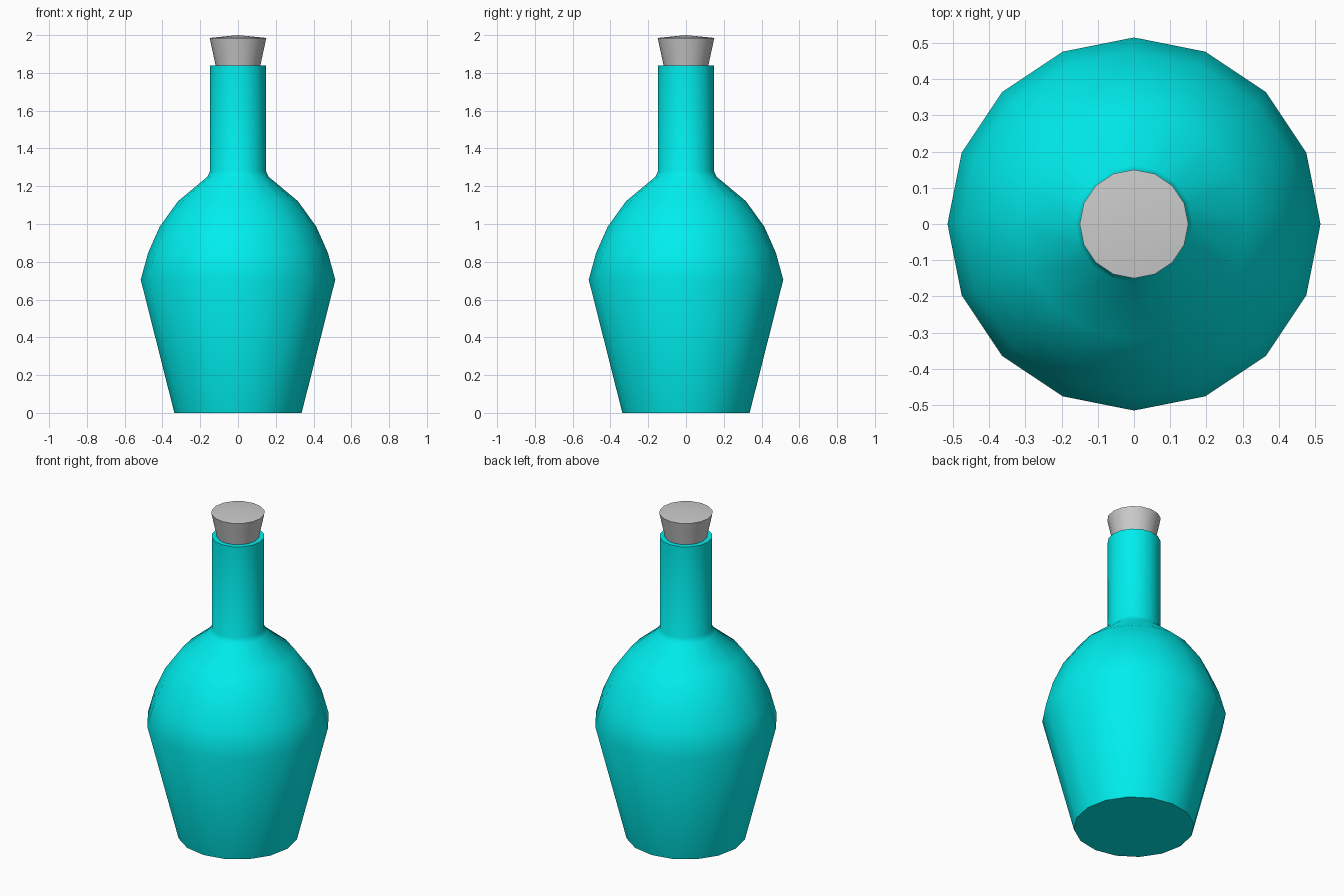
import bpy, bmesh
from math import cos, sin, tau, radians

if "Cube" in bpy.data.objects:
    bpy.data.objects.remove(bpy.data.objects["Cube"])

SIDES = 16


def lathe(name, profile, top_z=None, color=None):
    """Revolve (radius, z) points around z, closing the bottom and the top."""
    bm = bmesh.new()
    rings = [[bm.verts.new((r * cos(tau * i / SIDES), r * sin(tau * i / SIDES), z))
              for i in range(SIDES)] for r, z in profile]
    for low, high in zip(rings, rings[1:]):
        for i in range(SIDES):
            j = (i + 1) % SIDES
            bm.faces.new((low[i], low[j], high[j], high[i]))
    bm.faces.new(rings[0][::-1])
    if top_z is None:
        bm.faces.new(rings[-1])
    else:
        tip = bm.verts.new((0, 0, top_z))
        for i in range(SIDES):
            bm.faces.new((rings[-1][i], rings[-1][(i + 1) % SIDES], tip))
    mesh = bpy.data.meshes.new(name)
    bm.to_mesh(mesh)
    bm.free()
    obj = bpy.data.objects.new(name, mesh)
    bpy.context.collection.objects.link(obj)
    if color:
        mat = bpy.data.materials.new(name + "_color")
        mat.diffuse_color = color
        mat.use_nodes = True
        mat.node_tree.nodes["Principled BSDF"].inputs["Base Color"].default_value = mat.diffuse_color
        mesh.materials.append(mat)
    bpy.ops.object.select_all(action='DESELECT')
    obj.select_set(True)
    bpy.context.view_layer.objects.active = obj
    bpy.ops.object.shade_smooth_by_angle(angle=radians(50))
    return obj


# Bottle: tapered body, rounded shoulder and straight neck
lathe("bottle", [(0.337, 0), (0.515, 0.705), (0.475, 0.85), (0.415, 0.985),
                 (0.318, 1.12), (0.162, 1.25), (0.148, 1.28), (0.148, 1.84)],
      color=(0.0, 0.85, 0.85, 1))

# Stopper: tapered plug with a slightly domed top, seated in the neck
lathe("stopper", [(0.11, 1.80), (0.15, 1.985)], top_z=2.0)
